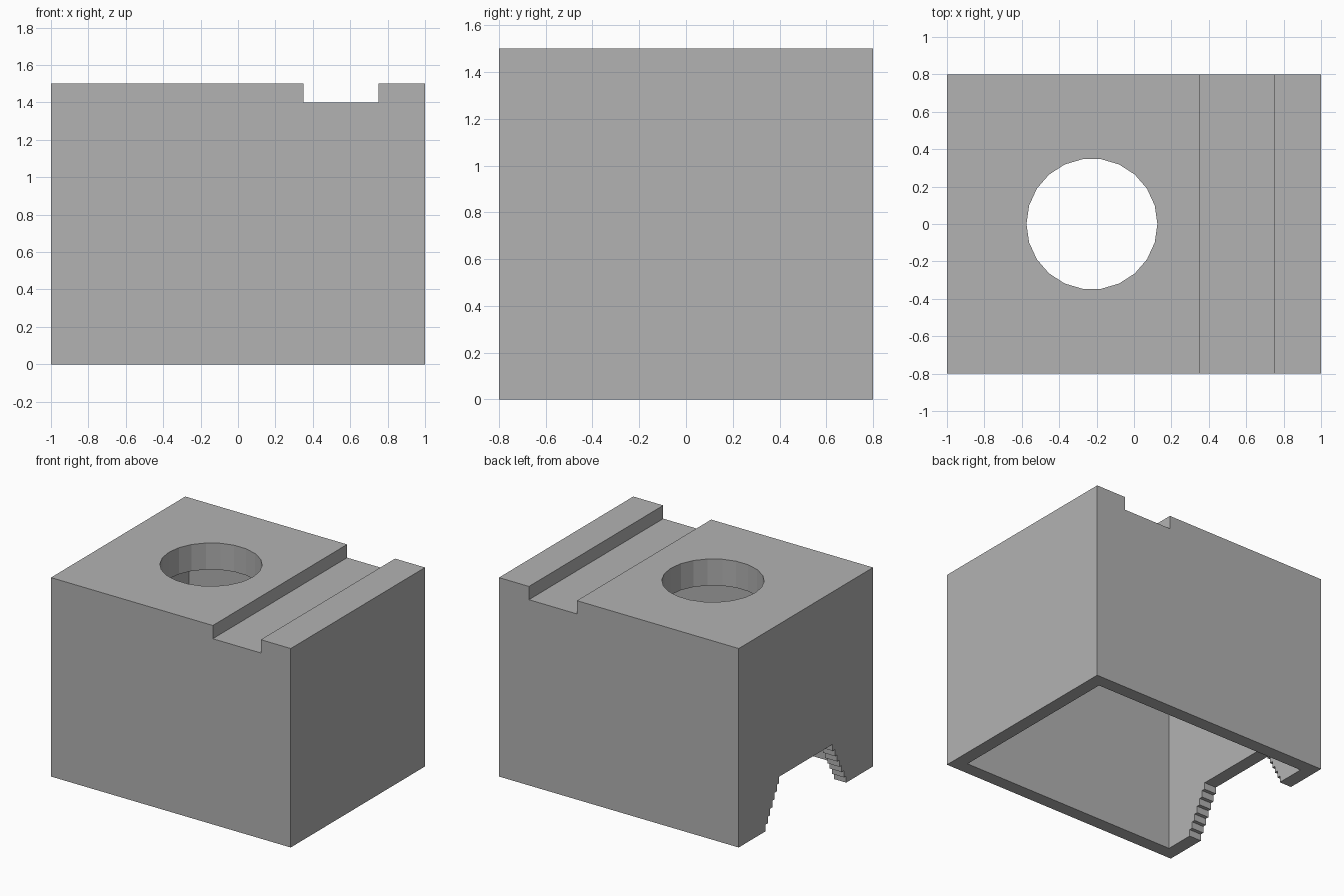
import bpy
import bmesh
from math import cos, sin, pi
from mathutils import Vector

cube = bpy.data.objects.get("Cube")
if cube:
    bpy.data.objects.remove(cube, do_unlink=True)

# One plain grey for the whole block
grey = bpy.data.materials.new("plain_grey")
grey.use_nodes = True
colour = (0.448, 0.448, 0.448, 1)
grey.diffuse_color = colour
grey.node_tree.nodes["Principled BSDF"].inputs["Base Color"].default_value = colour


def prism(name, outline, sweep):
    """Extrude a closed outline of 3D points along a sweep vector."""
    bm = bmesh.new()
    face = bm.faces.new([bm.verts.new(p) for p in outline])
    result = bmesh.ops.extrude_face_region(bm, geom=[face], use_keep_orig=True)
    moved = [e for e in result["geom"] if isinstance(e, bmesh.types.BMVert)]
    bmesh.ops.translate(bm, verts=moved, vec=Vector(sweep))
    bmesh.ops.recalc_face_normals(bm, faces=bm.faces)
    mesh = bpy.data.meshes.new(name)
    bm.to_mesh(mesh)
    bm.free()
    mesh.materials.append(grey)
    obj = bpy.data.objects.new(name, mesh)
    bpy.context.collection.objects.link(obj)
    return obj


def cut(target, cutter):
    """Subtract the cutter from the target, then remove it."""
    mod = target.modifiers.new(cutter.name, "BOOLEAN")
    mod.operation = "DIFFERENCE"
    mod.solver = "EXACT"
    mod.object = cutter
    cutter.hide_render = True
    bpy.context.view_layer.objects.active = target
    bpy.ops.object.modifier_apply(modifier=mod.name)
    bpy.data.objects.remove(cutter, do_unlink=True)


half_x, half_y, height = 1.0, 0.8, 1.5
wall, roof = 0.1, 0.2

# Outer block with the groove across its top
groove = [(0.75, height), (0.75, 1.4), (0.35, 1.4), (0.35, height)]
profile = [(-half_x, 0), (half_x, 0), (half_x, height), *groove, (-half_x, height)]
block = prism("hollow_block", [(x, -half_y, z) for x, z in profile], (0, 2 * half_y, 0))

# Hollow interior, open at the bottom
ix, iy = half_x - wall, half_y - wall
floor = [(-ix, -iy, -0.1), (ix, -iy, -0.1), (ix, iy, -0.1), (-ix, iy, -0.1)]
cut(block, prism("cavity_cutter", floor, (0, 0, height - roof + 0.1)))

# Round hole through the roof
sides, radius = 22, 0.35
ring = [(-0.225 + radius * cos(2 * pi * i / sides), radius * sin(2 * pi * i / sides), 1.2)
        for i in range(sides)]
cut(block, prism("hole_cutter", ring, (0, 0, 0.5)))

# Stepped doorway in the end wall, narrowing upwards
steps, rise = 7, 0.05
side = [(0.48, -0.1)]
for i in range(steps):
    y = 0.48 - 0.16 * i / (steps - 1)
    if i:
        side.append((y, i * rise))
    side.append((y, (i + 1) * rise))
doorway = side + [(-y, z) for y, z in reversed(side)]
cut(block, prism("doorway_cutter", [(-1.1, y, z) for y, z in doorway], (0.4, 0, 0)))
